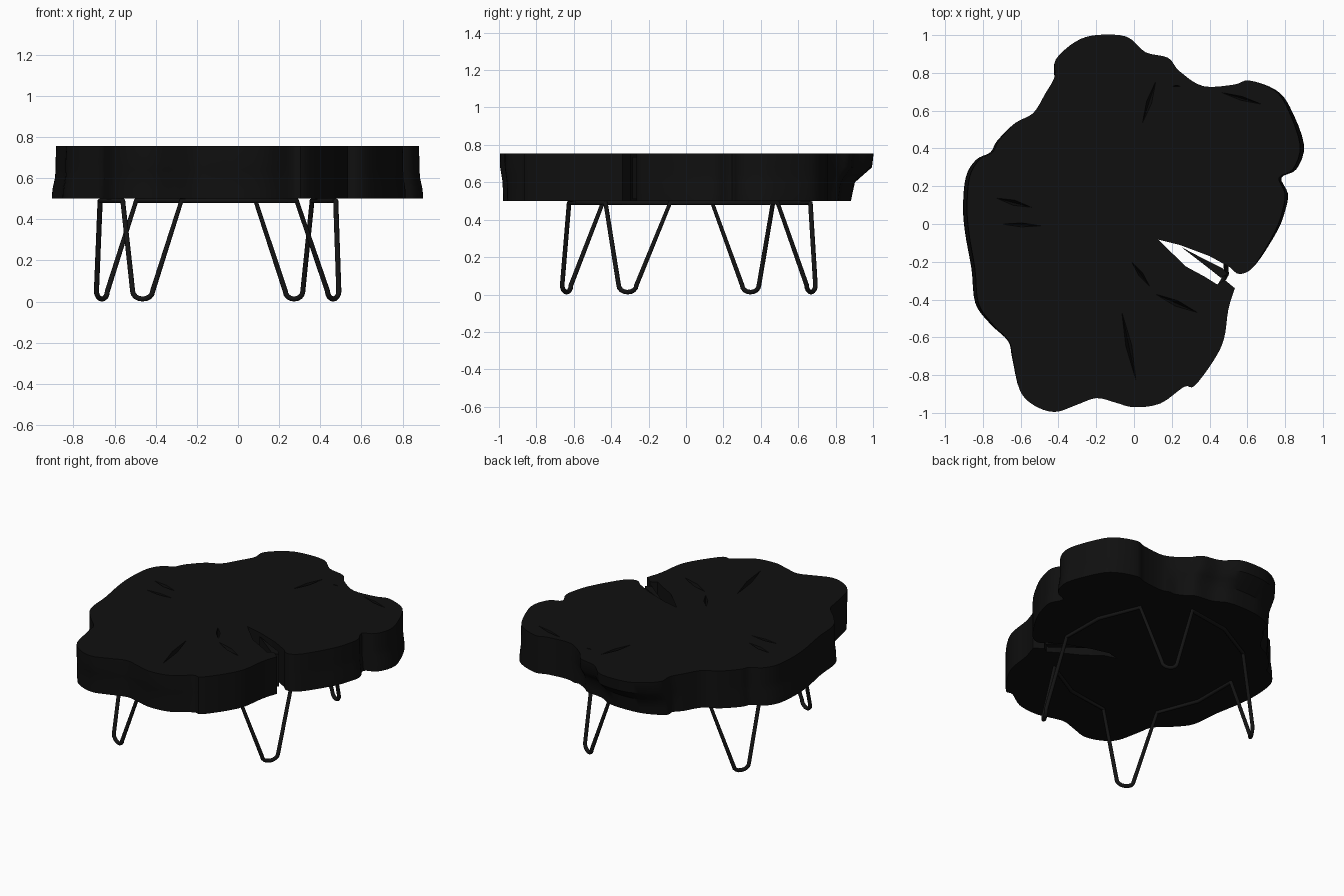
import bpy, bmesh, math
from mathutils import Vector

if "Cube" in bpy.data.objects:
    bpy.data.objects.remove(bpy.data.objects["Cube"])

Z0, Z1 = 0.5, 0.755


def material(name, v):
    m = bpy.data.materials.new(name)
    m.diffuse_color = (v, v, v, 1)
    m.use_nodes = True
    m.node_tree.nodes["Principled BSDF"].inputs["Base Color"].default_value = m.diffuse_color
    return m


dark_wood = material("dark_wood", 0.005)
black_metal = material("black_metal", 0.007)


def add_object(name, bm, mat):
    bmesh.ops.recalc_face_normals(bm, faces=bm.faces)
    me = bpy.data.meshes.new(name)
    bm.to_mesh(me)
    bm.free()
    ob = bpy.data.objects.new(name, me)
    bpy.context.collection.objects.link(ob)
    me.materials.append(mat)
    return ob


def shade(ob, angle):
    bpy.ops.object.select_all(action='DESELECT')
    ob.select_set(True)
    bpy.context.view_layer.objects.active = ob
    bpy.ops.object.shade_smooth_by_angle(angle=math.radians(angle))


def spline(pts, n=4):
    """Catmull-Rom curve through the points, open ended."""
    p = [Vector(q) for q in pts]
    p = [p[0]] + p + [p[-1]]
    out = []
    for a, b, c, d in zip(p, p[1:], p[2:], p[3:]):
        for i in range(n):
            t = i / n
            out.append(0.5 * (2 * b + (c - a) * t + (2 * a - 5 * b + 4 * c - d) * t * t
                              + (3 * b - a - 3 * c + d) * t ** 3))
    return out + [p[-1]]


def loft(rings):
    """Closed solid from equal-length rings, bottom to top."""
    bm = bmesh.new()
    vs = [[bm.verts.new(p) for p in r] for r in rings]
    n = len(vs[0])
    for lo, hi in zip(vs, vs[1:]):
        for i in range(n):
            j = (i + 1) % n
            bm.faces.new((lo[i], lo[j], hi[j], hi[i]))
    bm.faces.new(vs[0][::-1])
    bm.faces.new(vs[-1])
    return bm


# Live-edge outline, running from the lower lip of the split round to the upper lip
edge = [(.534, -.34), (.5, -.45), (.476, -.61), (.42, -.725), (.32, -.857), (.265, -.862),
        (.14, -.95), (0, -.97), (-.1, -.945), (-.2, -.922), (-.31, -.96), (-.42, -.995),
        (-.53, -.96), (-.605, -.88), (-.645, -.71), (-.667, -.62), (-.76, -.53), (-.84, -.42),
        (-.86, -.24), (-.894, -.05), (-.905, .09), (-.89, .25), (-.836, .34), (-.76, .38),
        (-.725, .44), (-.63, .534), (-.534, .587), (-.47, .69), (-.42, .78), (-.415, .87),
        (-.31, .965), (-.2, 1), (-.04, .992), (.06, .91), (.18, .88), (.24, .81),
        (.365, .73), (.53, .738), (.61, .76), (.75, .71), (.825, .62), (.9, .42),
        (.86, .29), (.78, .245), (.815, .16), (.8, .07), (.757, -.04), (.64, -.22),
        (.56, -.265), (.51, -.23)]
# Open split running to the heart of the slab
split = [(.4, -.17), (.24, -.11), (.13, -.083), (.03, -.085), (.01, -.07), (.05, -.1),
         (.14, -.127), (.24, -.206), (.376, -.28), (.44, -.32), (.48, -.296)]
outline = spline(edge) + [Vector(p) for p in split]


def ring(z, undercut, flare):
    r = []
    for p in outline:
        x, y = p
        if y > .7 and x < .3:
            y -= (y - .7) * undercut
        if abs(x) > .6:
            x -= math.copysign((abs(x) - .6) * flare, x)
        if y < -.85:
            y -= (y + .85) * undercut * .3
        r.append((x, y, z))
    return r


slab = add_object("table_top", loft([
    ring(Z0, .40, 0), ring(.545, .37, .01), ring(.60, .33, .05),
    ring(.64, .18, .06), ring(.68, .03, .06), ring(Z1, 0, .07)]), dark_wood)

# Drying cracks: V-shaped grooves cut into the top
cracks = [((.12, .77), (.04, .52), .016), ((-.74, .14), (-.53, .085), .016),
          ((-.71, .0), (-.48, -.01), .012), ((-.07, -.44), (.015, -.85), .018),
          ((-.02, -.19), (.09, -.34), .014), ((.1, -.365), (.35, -.475), .018),
          ((.25, .73), (.2, .73), .004), ((.45, .70), (.69, .63), .012)]
bm = bmesh.new()
for a, b, w in cracks:
    a, b = Vector(a), Vector(b)
    m = (a + b) / 2
    d = (b - a).normalized()
    s = Vector((-d.y, d.x)) * w
    a, l, b, r = [bm.verts.new((*q, Z1 + .008)) for q in (a, m + s, b, m - s)]
    k = bm.verts.new((*m, Z1 - .06))
    for f in ((a, l, b, r), (a, l, k), (l, b, k), (b, r, k), (r, a, k)):
        bm.faces.new(f)
cutter = add_object("crack_cutter", bm, dark_wood)
cutter.hide_render = True
mod = slab.modifiers.new("cracks", 'BOOLEAN')
mod.operation = 'DIFFERENCE'
mod.solver = 'EXACT'
mod.object = cutter
bpy.context.view_layer.objects.active = slab
bpy.ops.object.modifier_apply(modifier=mod.name)
bpy.data.objects.remove(cutter)
shade(slab, 35)

# Splinter of wood left standing in the split
sliver = [(.25, -.122), (.36, -.18), (.47, -.235), (.495, -.265), (.46, -.285), (.38, -.222)]
add_object("split_splinter", loft([[(x, y, z) for x, y in sliver] for z in (Z0 + .01, Z1 - .02)]),
           dark_wood)

# Hairpin legs: (top, low, low, top) in plan, counter-clockwise
legs = [((.285, -.43), (.435, -.36), (.49, -.265), (.475, -.085)),
        ((.36, .49), (.315, .645), (.23, .692), (.085, .665)),
        ((-.495, .465), (-.635, .39), (-.688, .30), (-.67, .14)),
        ((-.56, -.445), (-.512, -.615), (-.415, -.662), (-.275, -.625))]
R, RAIL, LOW = .0125, .49, .05
centre = Vector((-.1, .02))
path = []
for i, (t1, l1, l2, t2) in enumerate(legs):
    a, b = Vector(l1), Vector(l2)
    mid, half = (a + b) / 2, (a - b) / 2
    path.append((*t1, RAIL))
    for k in range(9):
        ang = math.pi * k / 8
        path.append((*(mid + half * math.cos(ang)), LOW - (LOW - R) * math.sin(ang)))
    path.append((*t2, RAIL))
    # bowed rail corner under the top, between neighbouring legs
    m = (Vector(t2) + Vector(legs[(i + 1) % 4][0])) / 2
    path.append((*(centre + (m - centre) * 1.1), RAIL))

cu = bpy.data.curves.new("hairpin_legs", 'CURVE')
cu.dimensions = '3D'
cu.bevel_depth = R
cu.bevel_resolution = 3
sp = cu.splines.new('POLY')
sp.points.add(len(path) - 1)
for pt, co in zip(sp.points, path):
    pt.co = (*co, 1)
sp.use_cyclic_u = True
frame = bpy.data.objects.new("hairpin_legs", cu)
bpy.context.collection.objects.link(frame)
cu.materials.append(black_metal)
bpy.ops.object.select_all(action='DESELECT')
frame.select_set(True)
bpy.context.view_layer.objects.active = frame
bpy.ops.object.convert(target='MESH')
shade(bpy.context.view_layer.objects.active, 50)
